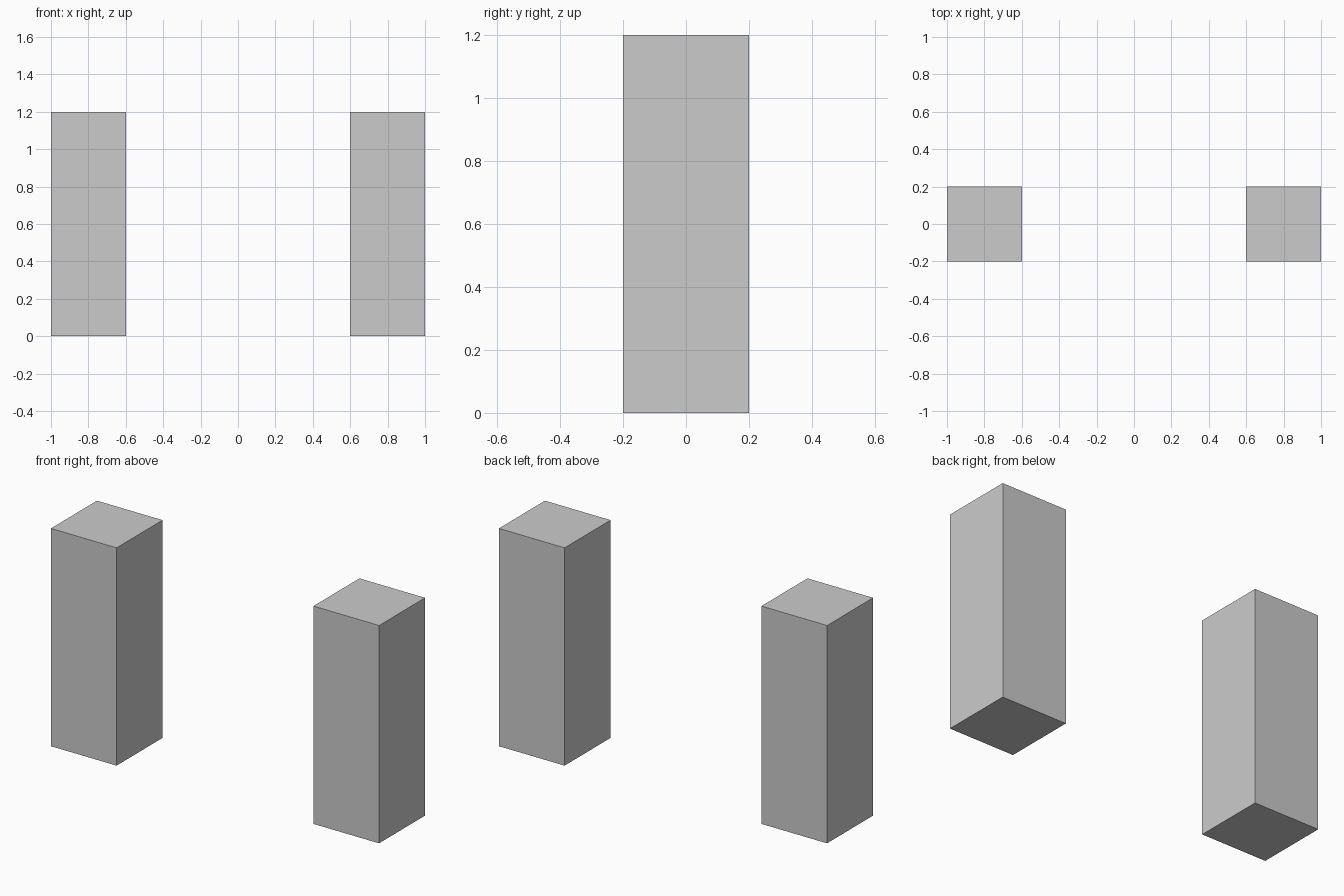
import bpy

if "Cube" in bpy.data.objects:
    bpy.data.objects.remove(bpy.data.objects["Cube"])

# Two identical square pillars, mirrored about x = 0
PILLAR_SIZE = (0.4, 0.4, 1.2)


def add_pillar(name, x):
    bpy.ops.mesh.primitive_cube_add(size=1, location=(x, 0, PILLAR_SIZE[2] / 2))
    pillar = bpy.context.object
    pillar.name = name
    pillar.scale = PILLAR_SIZE
    bpy.ops.object.transform_apply(location=False, rotation=False, scale=True)


for side, x in (("left", -0.8), ("right", 0.8)):
    add_pillar(side + "_pillar", x)
